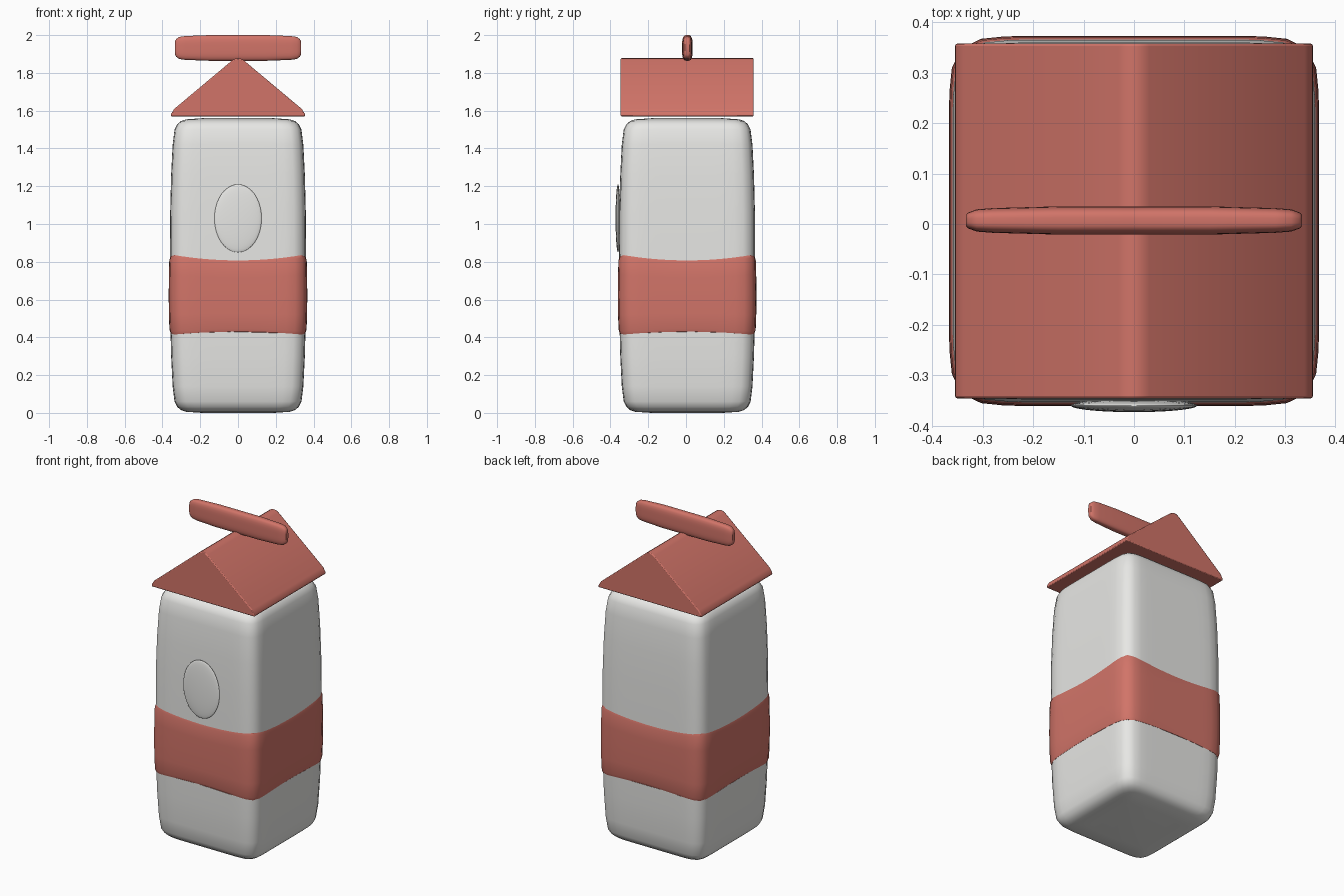
import bpy, bmesh, math
from mathutils import Matrix

if "Cube" in bpy.data.objects:
    bpy.data.objects.remove(bpy.data.objects["Cube"])

DEPTH = 0.006  # carton centre along y


def material(name, rgb):
    mat = bpy.data.materials.new(name)
    mat.use_nodes = True
    mat.diffuse_color = (*rgb, 1)
    mat.node_tree.nodes["Principled BSDF"].inputs["Base Color"].default_value = (*rgb, 1)
    return mat


white = material("carton white", (0.8, 0.8, 0.78))
red = material("carton red", (0.64, 0.175, 0.14))


def finish(name, bm, mat, angle, bevel=0):
    """Turn a bmesh into a shaded object."""
    bmesh.ops.recalc_face_normals(bm, faces=bm.faces)
    mesh = bpy.data.meshes.new(name)
    bm.to_mesh(mesh)
    bm.free()
    mesh.materials.append(mat)
    obj = bpy.data.objects.new(name, mesh)
    bpy.context.collection.objects.link(obj)
    if bevel:
        mod = obj.modifiers.new("soft edges", "BEVEL")
        mod.width, mod.segments, mod.limit_method = bevel, 2, "ANGLE"
    bpy.ops.object.select_all(action="DESELECT")
    obj.select_set(True)
    bpy.context.view_layer.objects.active = obj
    bpy.ops.object.shade_smooth_by_angle(angle=math.radians(angle))
    return obj


def ring(a, b, power, count=72):
    """Points of a soft-cornered rectangle with half sizes a and b."""
    for i in range(count):
        t = math.tau * i / count
        c, s = math.cos(t), math.sin(t)
        r = (abs(c) ** power + abs(s) ** power) ** (-1 / power)
        yield a * r * c, b * r * s


def loft(rings):
    """Skin a stack of equal rings and cap both ends."""
    bm = bmesh.new()
    rows = [[bm.verts.new(p) for p in points] for points in rings]
    for low, high in zip(rows, rows[1:]):
        for i in range(len(low)):
            bm.faces.new((low[i - 1], low[i], high[i], high[i - 1]))
    bm.faces.new(rows[0])
    bm.faces.new(rows[-1])
    return bm


# Body: softly bulging square column, symmetrical about its middle
HEIGHT = 1.56
half = [(0, 0.19), (0.006, 0.275), (0.015, 0.302), (0.032, 0.322), (0.06, 0.336),
        (0.14, 0.346), (0.3, 0.354), (0.5, 0.359)]
sections = half + [(HEIGHT / 2, 0.36)] + [(HEIGHT - z, h) for z, h in reversed(half)]
bm = loft([[(x, y + DEPTH, z) for x, y in ring(h, h, 10)] for z, h in sections])
finish("carton_body", bm, white, 60)

# Band: wraps the body and widens toward the corners
rows = []
for t, h in [(0, 0.358), (0.04, 0.363), (0.25, 0.366), (0.5, 0.367),
             (0.75, 0.366), (0.96, 0.364), (1, 0.359)]:
    points = []
    for x, y in ring(h, h, 10):
        corner = (min(abs(x), abs(y)) / h) ** 2
        low, high = 0.43 - 0.017 * corner, 0.81 + 0.032 * corner
        points.append((x, y + DEPTH, low + t * (high - low)))
    rows.append(points)
finish("carton_band", loft(rows), red, 40)

# Roof: gable prism with a blunt ridge and rounded eaves
side = [(0.355, 1.57), (0.354, 1.583), (0.338, 1.609), (0.03, 1.867), (0.015, 1.876)]
profile = side + [(0, 1.878)] + [(-x, z) for x, z in reversed(side)]
bm = loft([[(x, y, z) for x, z in profile] for y in (-0.346, 0.358)])
finish("gable_roof", bm, red, 30, 0.005)

# Top fin: flattened rounded bar lying along x
half = [(0.333, 0.012, 0.037), (0.328, 0.016, 0.046), (0.312, 0.022, 0.058),
        (0.28, 0.0245, 0.063), (0.15, 0.028, 0.068)]
sections = [(-x, a, b) for x, a, b in half] + [(x, a, b) for x, a, b in reversed(half)]
bm = loft([[(x, y + 0.007, z + 1.932) for y, z in ring(a, b, 3.5, 32)]
           for x, a, b in sections])
finish("top_fin", bm, red, 50)

# Front oval: shallow domed disc
bm = bmesh.new()
bmesh.ops.create_uvsphere(
    bm, u_segments=40, v_segments=20, radius=1,
    matrix=Matrix.Translation((0, -0.36, 1.03)) @ Matrix.Diagonal((0.125, 0.013, 0.18, 1)))
finish("front_oval", bm, white, 60)
